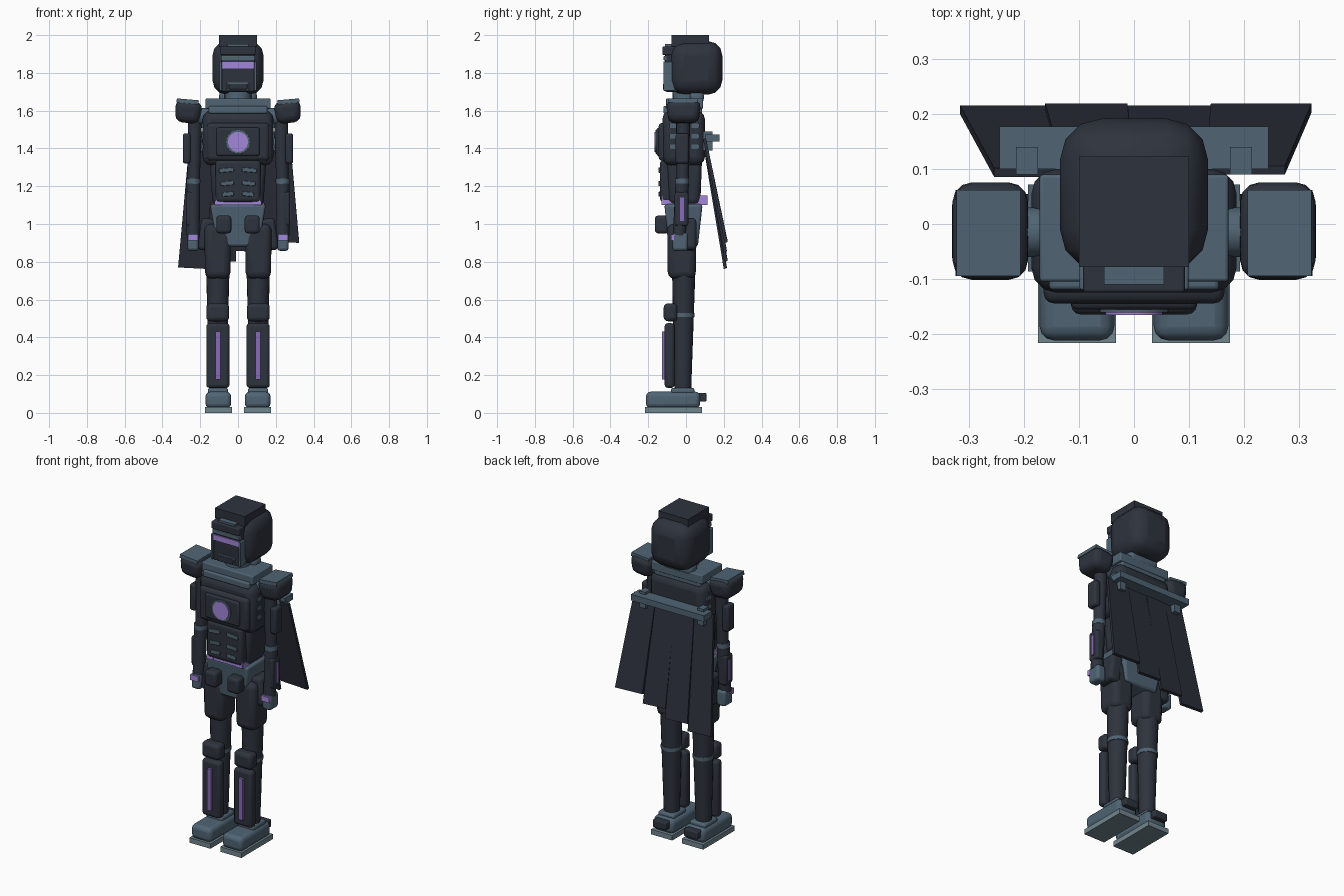
import bpy, bmesh, math
from mathutils import Vector, Matrix

if "Cube" in bpy.data.objects:
    bpy.data.objects.remove(bpy.data.objects["Cube"])


def material(name, rgb):
    m = bpy.data.materials.new(name)
    m.diffuse_color = (*rgb, 1)
    m.use_nodes = True
    m.node_tree.nodes["Principled BSDF"].inputs["Base Color"].default_value = m.diffuse_color
    return m


DARK = material("dark armour", (0.027, 0.033, 0.047))
CAPE = material("cape cloth", (0.024, 0.028, 0.042))
SLATE = material("slate", (0.080, 0.128, 0.175))
SOLE = material("pale sole", (0.165, 0.235, 0.270))
GLOW = material("bright purple", (0.37, 0.24, 0.70))
STRIP = material("muted purple", (0.24, 0.15, 0.46))


def finish(name, bm, mat, bevel=0.0, segs=3):
    bmesh.ops.recalc_face_normals(bm, faces=bm.faces)
    me = bpy.data.meshes.new(name)
    bm.to_mesh(me)
    bm.free()
    me.materials.append(mat)
    ob = bpy.data.objects.new(name, me)
    bpy.context.collection.objects.link(ob)
    if bevel:
        b = ob.modifiers.new("round", 'BEVEL')
        b.width, b.segments, b.limit_method = bevel, segs, 'NONE'
    bpy.ops.object.select_all(action='DESELECT')
    ob.select_set(True)
    bpy.context.view_layer.objects.active = ob
    bpy.ops.object.shade_smooth_by_angle(angle=math.radians(35))
    return ob


def box(name, x, y, z, mat, bevel=0.0, taper=1.0, tilt=0.0, sym=False):
    """Box from ranges; taper scales the bottom, tilt turns about y, sym adds a mirrored copy."""
    for side in ((1, -1) if sym else (1,)):
        bm = bmesh.new()
        bmesh.ops.create_cube(bm, size=1)
        for v in bm.verts:
            k = taper if v.co.z < 0 else 1.0
            v.co = Vector((v.co.x * (x[1] - x[0]) * k, v.co.y * (y[1] - y[0]) * k,
                           v.co.z * (z[1] - z[0])))
        bm.transform(Matrix.Rotation(math.radians(tilt), 4, 'Y'))
        bm.transform(Matrix.Translation((sum(x) / 2, sum(y) / 2, sum(z) / 2)))
        bm.transform(Matrix.Diagonal((side, 1, 1, 1)))
        tag = name if not sym else name + ("_left" if side > 0 else "_right")
        finish(tag, bm, mat, bevel)


def rod(name, a, b, r1, r2, mat, sym=False, n=20):
    """Tapered cylinder between two points."""
    for side in ((1, -1) if sym else (1,)):
        p, q = Vector(a), Vector(b)
        p.x *= side
        q.x *= side
        bm = bmesh.new()
        bmesh.ops.create_cone(bm, cap_ends=True, segments=n, radius1=r1, radius2=r2,
                              depth=(q - p).length)
        bm.transform((q - p).to_track_quat('Z', 'Y').to_matrix().to_4x4())
        bm.transform(Matrix.Translation((p + q) / 2))
        tag = name if not sym else name + ("_left" if side > 0 else "_right")
        finish(tag, bm, mat)


# Head and helmet
box("helmet", (-.135, .135), (-.085, .192), (1.685, 1.968), DARK, .075)
box("helmet_top_plate", (-.1, .1), (-.078, .123), (1.94, 2.0), DARK)
box("face", (-.09, .09), (-.11, -.03), (1.70, 1.93), DARK, .008)
box("brow", (-.093, .093), (-.125, -.05), (1.895, 1.94), DARK, .006)
box("brow_emblem", (-.055, .055), (-.11, -.06), (1.935, 1.952), SLATE)
box("visor_frame", (-.09, .09), (-.118, -.08), (1.865, 1.89), SLATE, .004)
box("visor", (-.086, .086), (-.117, -.09), (1.824, 1.858), GLOW)
box("cheek_guard", (.085, .099), (-.12, -.06), (1.705, 1.86), SLATE, .004, sym=True)
box("mouth_frame", (-.058, .058), (-.117, -.09), (1.705, 1.75), SLATE, .003)
box("mouth", (-.05, .05), (-.122, -.1), (1.712, 1.742), DARK, .004)
rod("neck", (0, 0, 1.58), (0, 0, 1.71), .075, .07, SLATE)

# Collar
box("collar", (-.172, .172), (-.105, .09), (1.61, 1.665), SLATE, .006)
box("collar_base", (-.155, .155), (-.12, .085), (1.585, 1.625), SLATE, .008)
box("collar_roll", (-.1, .1), (.02, .095), (1.64, 1.705), SLATE, .025)

# Torso
box("chest", (-.187, .187), (-.125, .1), (1.31, 1.6), DARK, .045)
box("chest_plate", (-.165, .165), (-.145, -.08), (1.335, 1.535), DARK, .02)
box("sternum_plate", (-.115, .115), (-.156, -.1), (1.36, 1.51), DARK, .012)
rod("core_ring", (0, -.1, 1.435), (0, -.161, 1.435), .066, .063, SLATE, n=32)
rod("core", (0, -.12, 1.435), (0, -.166, 1.435), .053, .053, GLOW, n=32)
for i in range(3):
    zc = 1.41 + .055 * i
    for yc in (-.065, .05):
        box("side_vent", (.17, .193), (yc - .022, yc + .022), (zc - .012, zc + .012), SLATE, sym=True)
box("waist", (-.15, .15), (-.1, .085), (1.1, 1.35), DARK, .03, taper=.9)
box("abdomen", (-.12, .12), (-.138, .03), (1.115, 1.34), DARK, .02)
for i, zc in enumerate((1.285, 1.215, 1.158)):
    box("ab_rib", (.022, .1 - .008 * i), (-.146, -.1), (zc - .011, zc + .011), SLATE, .004,
        tilt=5, sym=True)

# Belt and hips
box("belt", (-.125, .125), (-.125, .09), (1.1, 1.122), GLOW)
box("belt_front_block", (.078, .118), (-.13, -.075), (1.1, 1.15), GLOW, sym=True)
box("belt_back_block", (.075, .125), (.025, .115), (1.1, 1.15), GLOW, sym=True)
box("pelvis", (-.148, .148), (-.115, .088), (.88, 1.105), SLATE, .015, taper=.75)
box("front_pouch", (.035, .115), (-.165, -.09), (.95, 1.045), DARK, .018, sym=True)
box("hip_guard", (.13, .205), (-.06, .055), (.86, 1.03), DARK, .02, tilt=-8, sym=True)

# Legs
box("thigh", (.037, .178), (-.1, .055), (.71, 1.0), DARK, .035, taper=.95, sym=True)
rod("leg", (.107, -.017, .11), (.107, -.012, .76), .044, .062, DARK, sym=True)
rod("knee_ring", (.107, -.013, .508), (.107, -.013, .53), .059, .059, SLATE, sym=True)
box("knee_pad", (.047, .168), (-.118, -.045), (.485, .58), DARK, .022, sym=True)
box("shin_plate", (.045, .168), (-.113, -.06), (.132, .475), DARK, .018, sym=True)
box("shin_strip", (.093, .12), (-.128, -.1), (.178, .43), STRIP, sym=True)

# Feet
box("sole", (.033, .175), (-.217, .085), (0, .03), SOLE, sym=True)
box("shoe", (.036, .172), (-.212, .075), (.025, .112), SLATE, .025, sym=True)
box("ankle_cuff", (.052, .16), (-.08, .045), (.1, .132), SLATE, .012, sym=True)
box("heel_block", (.06, .15), (.06, .108), (.06, .105), DARK, .006, sym=True)

# Shoulders
box("shoulder_pad", (.192, .337), (-.106, .08), (1.535, 1.65), DARK, .035, taper=.85, tilt=-6, sym=True)
box("shoulder_plate", (.208, .325), (-.095, .062), (1.638, 1.66), SLATE, tilt=-5, sym=True)
rod("shoulder_joint", (.15, -.015, 1.57), (.24, -.015, 1.57), .045, .045, SLATE, sym=True)

# Arms
rod("upper_arm", (.235, -.018, 1.225), (.228, -.015, 1.56), .033, .037, DARK, sym=True)
box("arm_pad", (.25, .292), (-.055, .015), (1.32, 1.48), DARK, .014, sym=True)
rod("elbow_ring", (.237, -.02, 1.213), (.236, -.02, 1.24), .037, .037, SLATE, sym=True)
rod("forearm", (.238, -.035, .94), (.236, -.02, 1.22), .035, .036, DARK, sym=True)
box("forearm_guard", (.225, .275), (-.06, .012), (.99, 1.17), DARK, .012, sym=True)
box("forearm_strip", (.262, .281), (-.032, -.01), (1.015, 1.14), STRIP, sym=True)
box("wrist_light", (.212, .266), (-.08, -.03), (.912, .945), GLOW, sym=True)
box("hand", (.208, .268), (-.072, .01), (.858, .955), SLATE, .016, sym=True)

# Cape bar and clasps
box("cape_bar", (-.245, .245), (.1, .178), (1.438, 1.475), SLATE)
box("cape_clasp", (.175, .215), (.09, .14), (1.39, 1.49), SLATE, sym=True)

# Cape strips, longest on the right-hand side, overlapping slightly in depth
tops = (-.255, -.13, 0, .13, .275)
lows = (-.317, -.162, -.012, .14, .324)
ends = (.762, .80, .85, .90)
for i in range(4):
    dy = .004 * (i % 2)
    z = ends[i]
    quad = [(tops[i], .094 + dy, 1.45), (tops[i + 1], .094 + dy, 1.45),
            (lows[i + 1], .208 + dy, z), (lows[i], .208 + dy, z + .008)]
    bm = bmesh.new()
    front = [bm.verts.new((p[0], p[1] - .008, p[2])) for p in quad]
    back = [bm.verts.new((p[0], p[1] + .008, p[2] + .004)) for p in quad]
    bm.faces.new(front)
    bm.faces.new(back[::-1])
    for k in range(4):
        j = (k + 1) % 4
        bm.faces.new((front[k], back[k], back[j], front[j]))
    finish("cape_strip_%d" % (i + 1), bm, CAPE)
